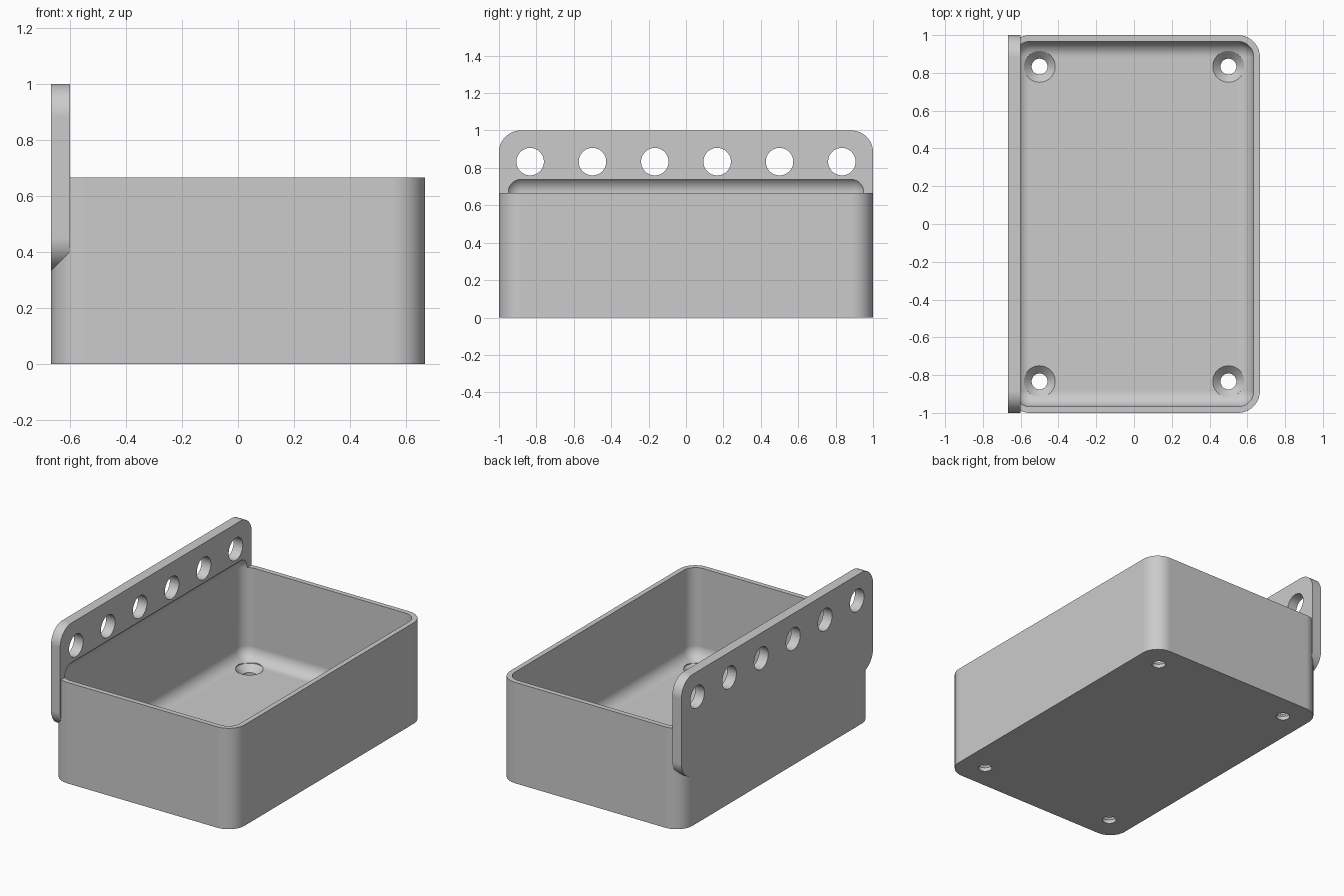
import bpy, bmesh, math
from mathutils import Matrix, Vector

cube = bpy.data.objects.get("Cube")
if cube:
    bpy.data.objects.remove(cube, do_unlink=True)

WALL = 1 / 30
FLOOR = 2 * WALL
CORNER = 0.1167
LENGTH, HEIGHT = 2.0, 2 / 3
HALF_X = 2 / 3

grey = bpy.data.materials.new("plain grey")
grey.use_nodes = True
grey.diffuse_color = (0.6, 0.6, 0.6, 1)
grey.node_tree.nodes["Principled BSDF"].inputs["Base Color"].default_value = (0.6, 0.6, 0.6, 1)


def make_object(name, bm):
    bmesh.ops.recalc_face_normals(bm, faces=bm.faces[:])
    mesh = bpy.data.meshes.new(name)
    bm.to_mesh(mesh)
    bm.free()
    mesh.materials.append(grey)
    obj = bpy.data.objects.new(name, mesh)
    bpy.context.collection.objects.link(obj)
    return obj


def rounded_box(name, low, high, radius, axis=None, segments=16):
    """Box with rounded edges: those along one axis, or all of them."""
    low, high = Vector(low), Vector(high)
    bm = bmesh.new()
    bmesh.ops.create_cube(bm, size=1)
    bmesh.ops.scale(bm, vec=high - low, verts=bm.verts)
    bmesh.ops.translate(bm, vec=(low + high) / 2, verts=bm.verts)
    edges = [e for e in bm.edges if axis is None
             or abs((e.verts[0].co - e.verts[1].co)[axis]) > 1e-4]
    bmesh.ops.bevel(bm, geom=edges, offset=radius, segments=segments,
                    profile=0.5, affect='EDGES', clamp_overlap=True)
    return make_object(name, bm)


def turned_cutters(name, profile, places, turn, sides=48):
    """Solids of revolution, one at each place."""
    bm = bmesh.new()
    for place in places:
        matrix = Matrix.Translation(place) @ turn
        rings = []
        for r, z in profile:
            rings.append([bm.verts.new(matrix @ Vector((
                r * math.cos(math.tau * i / sides),
                r * math.sin(math.tau * i / sides), z))) for i in range(sides)])
        for a, b in zip(rings, rings[1:]):
            for i in range(sides):
                j = (i + 1) % sides
                bm.faces.new((a[i], a[j], b[j], b[i]))
        bm.faces.new(rings[0])
        bm.faces.new(rings[-1])
    return make_object(name, bm)


def combine(target, tool, operation):
    mod = target.modifiers.new(tool.name, 'BOOLEAN')
    mod.operation = operation
    mod.solver = 'EXACT'
    mod.object = tool
    bpy.context.view_layer.update()
    graph = bpy.context.evaluated_depsgraph_get()
    mesh = bpy.data.meshes.new_from_object(target.evaluated_get(graph))
    target.modifiers.clear()
    target.data = mesh
    bpy.data.objects.remove(tool, do_unlink=True)


# Outer tray body and the upright hanging plate
tray = rounded_box("wall_tray", (-HALF_X, -LENGTH / 2, 0),
                   (HALF_X, LENGTH / 2, HEIGHT), CORNER, axis=2)
plate = rounded_box("hanging_plate", (-HALF_X, -LENGTH / 2, 1 / 3),
                    (-0.6, LENGTH / 2, 1), CORNER, axis=0)
combine(tray, plate, 'UNION')

# Hollow with rounded floor, also scooped into the plate
hollow = rounded_box("hollow_cutter", (-HALF_X + WALL, -1 + WALL, FLOOR),
                     (HALF_X - WALL, 1 - WALL, 0.755), CORNER - WALL)
combine(tray, hollow, 'DIFFERENCE')

# Countersunk floor holes
floor_holes = turned_cutters(
    "floor_hole_cutter", [(0.042, -0.05), (0.042, 0.025), (0.083, FLOOR), (0.083, 0.15)],
    [Vector((x, y, 0)) for x in (-0.5, 0.5) for y in (-5 / 6, 5 / 6)], Matrix())
combine(tray, floor_holes, 'DIFFERENCE')

# Row of holes through the plate
plate_holes = turned_cutters(
    "plate_hole_cutter", [(0.0735, -0.1), (0.0735, 0.1)],
    [Vector((-0.633, (i - 2.5) / 3, 5 / 6)) for i in range(6)],
    Matrix.Rotation(math.pi / 2, 4, 'Y'))
combine(tray, plate_holes, 'DIFFERENCE')

# Smooth curves, crisp edges, flat large faces
bpy.ops.object.select_all(action='DESELECT')
tray.select_set(True)
bpy.context.view_layer.objects.active = tray
bpy.ops.object.shade_smooth_by_angle(angle=math.radians(30))
weighted = tray.modifiers.new("flat_faces", 'WEIGHTED_NORMAL')
weighted.keep_sharp = True
